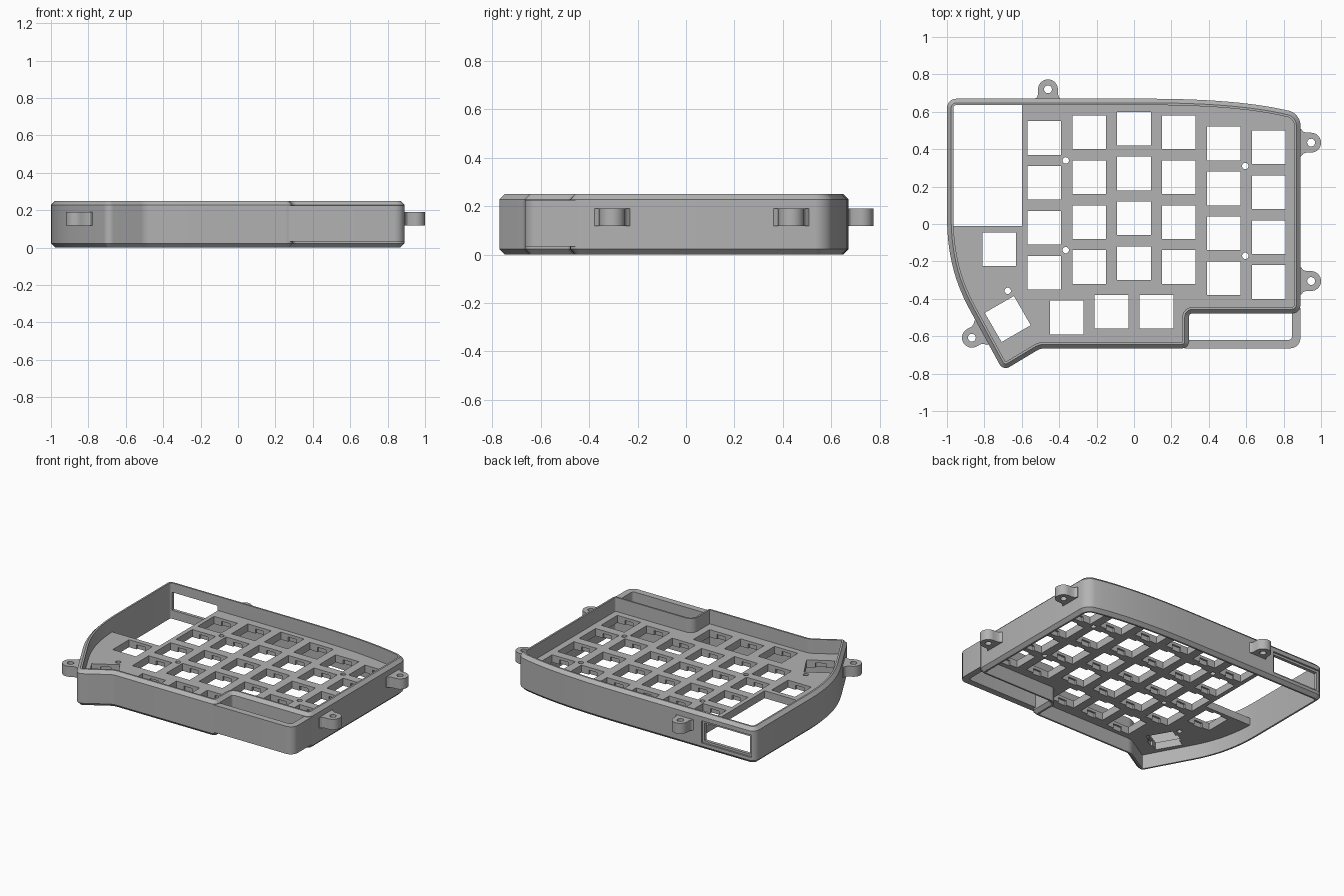
import bpy, bmesh, math
from mathutils import Vector, Matrix
from mathutils.geometry import interpolate_bezier

cube = bpy.data.objects.get("Cube")
if cube:
    bpy.data.objects.remove(cube, do_unlink=True)

grey = bpy.data.materials.new("case_grey")
grey.use_nodes = True
grey.diffuse_color = (0.45, 0.45, 0.45, 1)
for node in grey.node_tree.nodes:
    if node.type == 'BSDF_PRINCIPLED':
        node.inputs["Base Color"].default_value = grey.diffuse_color


def make_object(name, bm):
    bmesh.ops.recalc_face_normals(bm, faces=bm.faces)
    mesh = bpy.data.meshes.new(name)
    bm.to_mesh(mesh)
    bm.free()
    mesh.materials.append(grey)
    obj = bpy.data.objects.new(name, mesh)
    bpy.context.collection.objects.link(obj)
    return obj


def bezier(a, b, c, d, n):
    pts = interpolate_bezier(*[Vector((*p, 0)) for p in (a, b, c, d)], n)
    return [(p.x, p.y) for p in pts]


def rounded(corners):
    """Round each (x, y, distance) corner of a closed outline."""
    out = []
    for i, (x, y, d) in enumerate(corners):
        p = Vector((x, y))
        if not d:
            out.append((x, y))
            continue
        before = (Vector(corners[i - 1][:2]) - p).normalized() * d
        after = (Vector(corners[(i + 1) % len(corners)][:2]) - p).normalized() * d
        out += bezier(p + before, p + before * 0.45, p + after * 0.45, p + after, 7)
    return out


def inset(pts, dist):
    """Offset a counter-clockwise outline inwards."""
    out = []
    for i, p in enumerate(pts):
        p = Vector(p)
        e1 = (p - Vector(pts[i - 1])).normalized()
        e2 = (Vector(pts[(i + 1) % len(pts)]) - p).normalized()
        n1, n2 = Vector((-e1.y, e1.x)), Vector((-e2.y, e2.x))
        out.append(tuple(p + (n1 + n2) * dist / (1 + n1.dot(n2))))
    return out


def loft(bm, rings, closed):
    loops = [[bm.verts.new((x, y, z)) for x, y in pts] for pts, z in rings]
    n = len(loops[0])
    pairs = list(zip(loops, loops[1:])) + ([(loops[-1], loops[0])] if closed else [])
    for a, b in pairs:
        for i in range(n):
            j = (i + 1) % n
            bm.faces.new((a[i], a[j], b[j], b[i]))
    if not closed:
        bm.faces.new(loops[0][::-1])
        bm.faces.new(loops[-1])


def prism(name, pts, z0, z1):
    bm = bmesh.new()
    loft(bm, [(pts, z0), (pts, z1)], False)
    return make_object(name, bm)


def add_box(bm, centre, size, turn=0):
    m = Matrix.Translation(centre) @ Matrix.Rotation(turn, 4, 'Z') @ Matrix.Diagonal((*size, 1))
    bmesh.ops.create_cube(bm, size=1, matrix=m)


def add_drill(bm, x, y, radius):
    bmesh.ops.create_cone(bm, cap_ends=True, segments=24, radius1=radius, radius2=radius,
                          depth=1, matrix=Matrix.Translation((x, y, 0)))


def cut(obj, bm):
    cutter = make_object("cutter", bm)
    cutter.hide_render = True
    mod = obj.modifiers.new("cut", 'BOOLEAN')
    mod.operation, mod.solver, mod.object = 'DIFFERENCE', 'EXACT', cutter
    bpy.context.view_layer.objects.active = obj
    bpy.ops.object.modifier_apply(modifier=mod.name)
    bpy.data.objects.remove(cutter, do_unlink=True)


# Case outline, counter-clockwise from the left side
left_curve = bezier((-1, 0.05), (-1, -0.17), (-0.955, -0.315), (-0.88, -0.455), 14)
back_curve = bezier((0.83, 0.605), (0.62, 0.655), (0.35, 0.67), (0.05, 0.67), 14)
outline = rounded(
    [(x, y, 0) for x, y in left_curve]
    + [(-0.70, -0.785, 0.04), (-0.5, -0.665, 0.02), (0.293, -0.665, 0.036),
       (0.293, -0.478, 0.02), (0.89, -0.478, 0.045), (0.89, 0.585, 0.055)]
    + [(x, y, 0) for x, y in back_curve]
    + [(-1, 0.67, 0.05)])

# Chamfered wall running around the case
TOP, BEVEL, WALL = 0.25, 0.022, 0.034
bm = bmesh.new()
loft(bm, [(inset(outline, BEVEL), 0), (outline, BEVEL), (outline, TOP - BEVEL),
          (inset(outline, BEVEL), TOP), (inset(outline, WALL), TOP),
          (inset(outline, WALL), 0)], True)
wall = make_object("case_wall", bm)

# Connector window in the back wall, with a shallow recess around it
for y, grow in ((0.65, 0), (0.708, 0.03)):
    bm = bmesh.new()
    add_box(bm, (-0.78, y, 0.122), (0.35 + grow, 0.1, 0.125 + grow))
    cut(wall, bm)

# Switch plate
PLATE_LOW, PLATE_HIGH = 0.1, 0.152
plate = prism("switch_plate", inset(outline, WALL - 0.006), PLATE_LOW, PLATE_HIGH)

# Switch positions: six staggered columns plus the thumb row
KEY, PITCH = 0.18, 0.24
keys = []
for col, top_y in enumerate((0.46, 0.49, 0.51, 0.49, 0.43, 0.41)):
    keys += [((col - 2) * PITCH, top_y - row * PITCH, 0) for row in range(4)]
keys += [(-0.72, -0.135, 0), (-0.36, -0.5, 0), (-0.12, -0.47, 0), (0.12, -0.47, 0),
         (-0.675, -0.508, math.radians(30))]

# Switch holes, screw holes and the open controller bay
bm = bmesh.new()
for x, y, turn in keys:
    add_box(bm, (x, y, 0.12), (KEY, KEY, 0.3), turn)
for x, y in ((-0.365, 0.34), (-0.365, -0.14), (0.595, 0.31), (0.595, -0.17), (-0.675, -0.357)):
    add_drill(bm, x, y, 0.017)
add_box(bm, (-0.8, 0.345, 0.12), (0.4, 0.71, 0.3))
cut(plate, bm)

# Clip notches under the front and back edge of each switch hole
bm = bmesh.new()
for x, y, turn in keys:
    add_box(bm, (x, y, PLATE_LOW), (0.065, KEY + 0.026, 0.064), turn)
cut(plate, bm)

# Lower open pocket at the front corner
pocket = prism("corner_pocket", rounded([
    (0.27, -0.665, 0), (0.89, -0.665, 0.055), (0.89, -0.45, 0),
    (0.845, -0.45, 0), (0.845, -0.62, 0.02), (0.27, -0.62, 0)]), 0.033, 0.225)

# Screw tabs: rounded lugs with flared necks
parts = [wall, plate, pocket]
R = 0.053
side = [(R, -0.025), (R + 0.006, -0.042), (R + 0.02, -0.054), (R + 0.02, -0.07)]
arc = [(R * math.cos(math.pi * i / 16), R * math.sin(math.pi * i / 16)) for i in range(17)]
shape = side[::-1] + arc + [(-x, y) for x, y in side]
for name, x, y, angle in (("back_tab", -0.46, 0.72, 0), ("left_tab", -0.867, -0.608, 118),
                          ("right_back_tab", 0.947, 0.435, -90),
                          ("right_front_tab", 0.947, -0.305, -90)):
    c, s = math.cos(math.radians(angle)), math.sin(math.radians(angle))
    tab = prism(name, [(x + c * u - s * v, y + s * u + c * v) for u, v in shape], 0.117, 0.19)
    bm = bmesh.new()
    add_drill(bm, x, y, 0.021)
    cut(tab, bm)
    parts.append(tab)

# Smooth the curved sides and keep the edges crisp
for obj in parts:
    bpy.ops.object.select_all(action='DESELECT')
    obj.select_set(True)
    bpy.context.view_layer.objects.active = obj
    bpy.ops.object.shade_smooth_by_angle(angle=math.radians(28))
